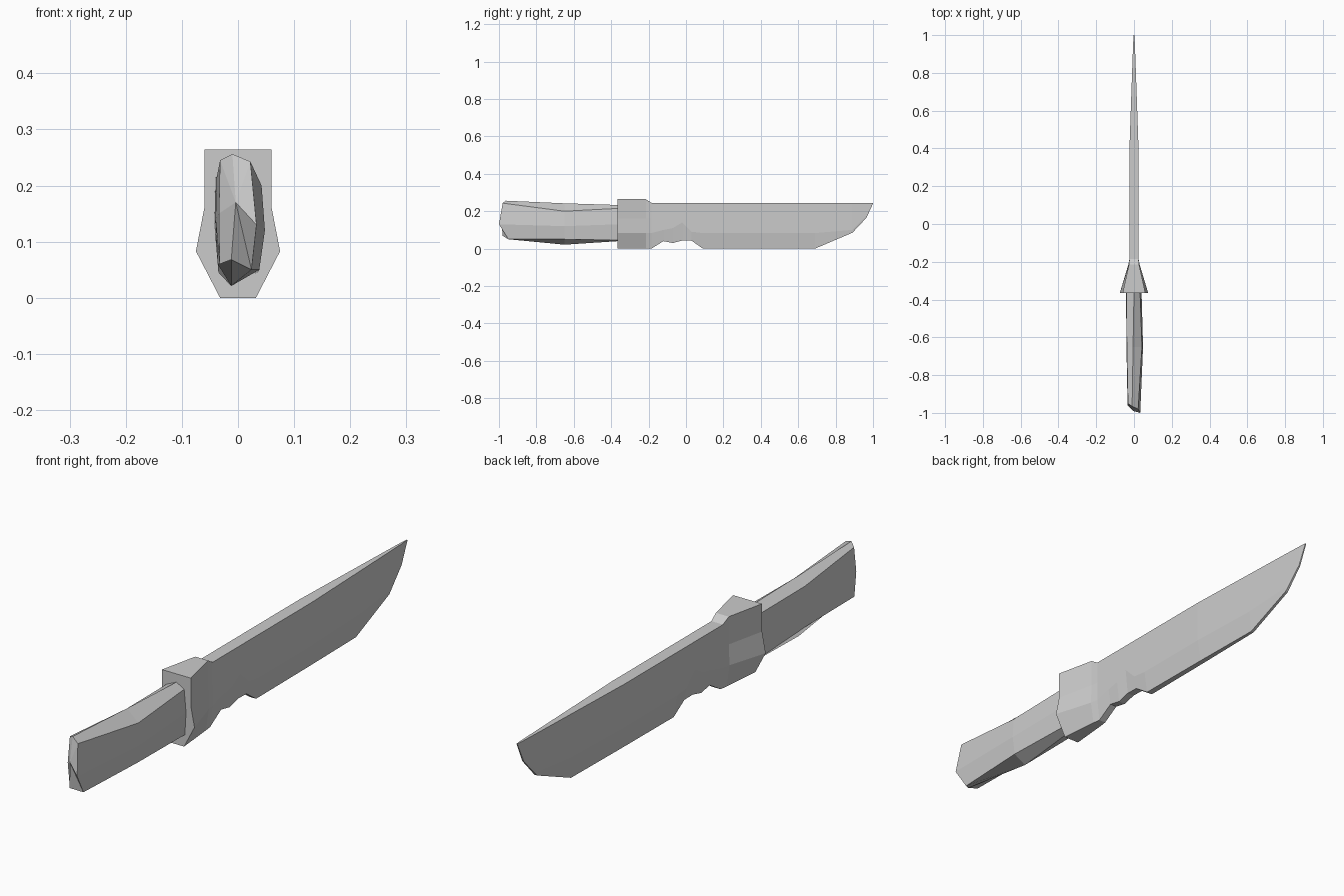
import bpy
import bmesh

default_cube = bpy.data.objects.get("Cube")
if default_cube:
    bpy.data.objects.remove(default_cube, do_unlink=True)

# One plain grey for the whole knife
grey = bpy.data.materials.new("plain_grey")
grey.use_nodes = True
grey_colour = (0.6, 0.6, 0.6, 1)
grey.diffuse_color = grey_colour
shader = next(n for n in grey.node_tree.nodes if n.type == "BSDF_PRINCIPLED")
shader.inputs["Base Color"].default_value = grey_colour


def loft(name, rings, cap_start=False, peak=None, cap_end=False):
    """Skin a row of closed rings with flat faces, with optional end caps."""
    bm = bmesh.new()
    rows = [[bm.verts.new(point) for point in ring] for ring in rings]
    for near, far in zip(rows, rows[1:]):
        for i in range(len(near)):
            j = (i + 1) % len(near)
            bm.faces.new((near[i], near[j], far[j], far[i]))
    if peak:
        centre = bm.verts.new(peak)
        first = rows[0]
        for i in range(len(first)):
            bm.faces.new((first[i], centre, first[(i + 1) % len(first)]))
    elif cap_start:
        bm.faces.new(list(reversed(rows[0])))
    if cap_end:
        bm.faces.new(rows[-1])
    bmesh.ops.recalc_face_normals(bm, faces=bm.faces[:])
    mesh = bpy.data.meshes.new(name)
    bm.to_mesh(mesh)
    bm.free()
    mesh.materials.append(grey)
    part = bpy.data.objects.new(name, mesh)
    bpy.context.collection.objects.link(part)
    return part


def mirrored_ring(y, half):
    """Close a half section of (half width, height) pairs across the middle."""
    left = [(x, y, z) for x, z in half]
    right = [(-x, y, z) for x, z in reversed(half)]
    return left + right


# Handle: lopsided eight-sided grip with a slanted, faceted butt
butt = [(-.01, -.965, .256), (.022, -.98, .243), (.033, -1, .13), (.024, -.95, .05),
        (-.012, -.98, .068), (-.033, -.95, .06), (-.034, -.96, .15), (-.032, -.95, .245)]
middle = [(-.005, .242), (.042, .2), (.048, .12), (.038, .05),
          (-.012, .021), (-.036, .06), (-.04, .14), (-.038, .215)]
neck = [(0, .233), (.032, .215), (.04, .13), (.035, .045),
        (0, .04), (-.035, .045), (-.042, .13), (-.04, .215)]
grip_rings = [butt,
              [(x, -.65, z) for x, z in middle],
              [(x, -.36, z) for x, z in neck]]
loft("handle", grip_rings, peak=(-.004, -.99, .17))

# Guard: flared collar that narrows into the blade
guard_rings = [
    mirrored_ring(-.365, [(.06, .264), (.06, .16), (.075, .083), (.032, 0)]),
    mirrored_ring(-.215, [(.027, .264), (.027, .16), (.03, .083), (.018, 0)]),
    mirrored_ring(-.185, [(.024, .245), (.024, .16), (.024, .083), (.014, 0)]),
]
loft("guard", guard_rings, cap_start=True)

# Blade: each station is y, half width, bevel height, edge half width, edge height
stations = [
    (-.185, .024, .083, .014, 0),
    (-.12, .024, .1, .014, .04),
    (-.07, .024, .11, .014, .03),
    (-.02, .024, .14, .014, .043),
    (.03, .024, .09, .014, .042),
    (.09, .024, .083, .012, 0),
    (.4, .024, .083, .01, 0),
    (.69, .014, .083, .006, 0),
    (.89, .007, .1, .005, .085),
    (.965, .004, .175, .003, .165),
    (1, .002, .243, .002, .241),
]
blade_rings = []
for y, width, bevel, edge_width, edge in stations:
    shoulder = (bevel + .245) / 2
    blade_rings.append(mirrored_ring(
        y, [(width, .245), (width, shoulder), (width, bevel), (edge_width, edge)]))
loft("blade", blade_rings, cap_end=True)
